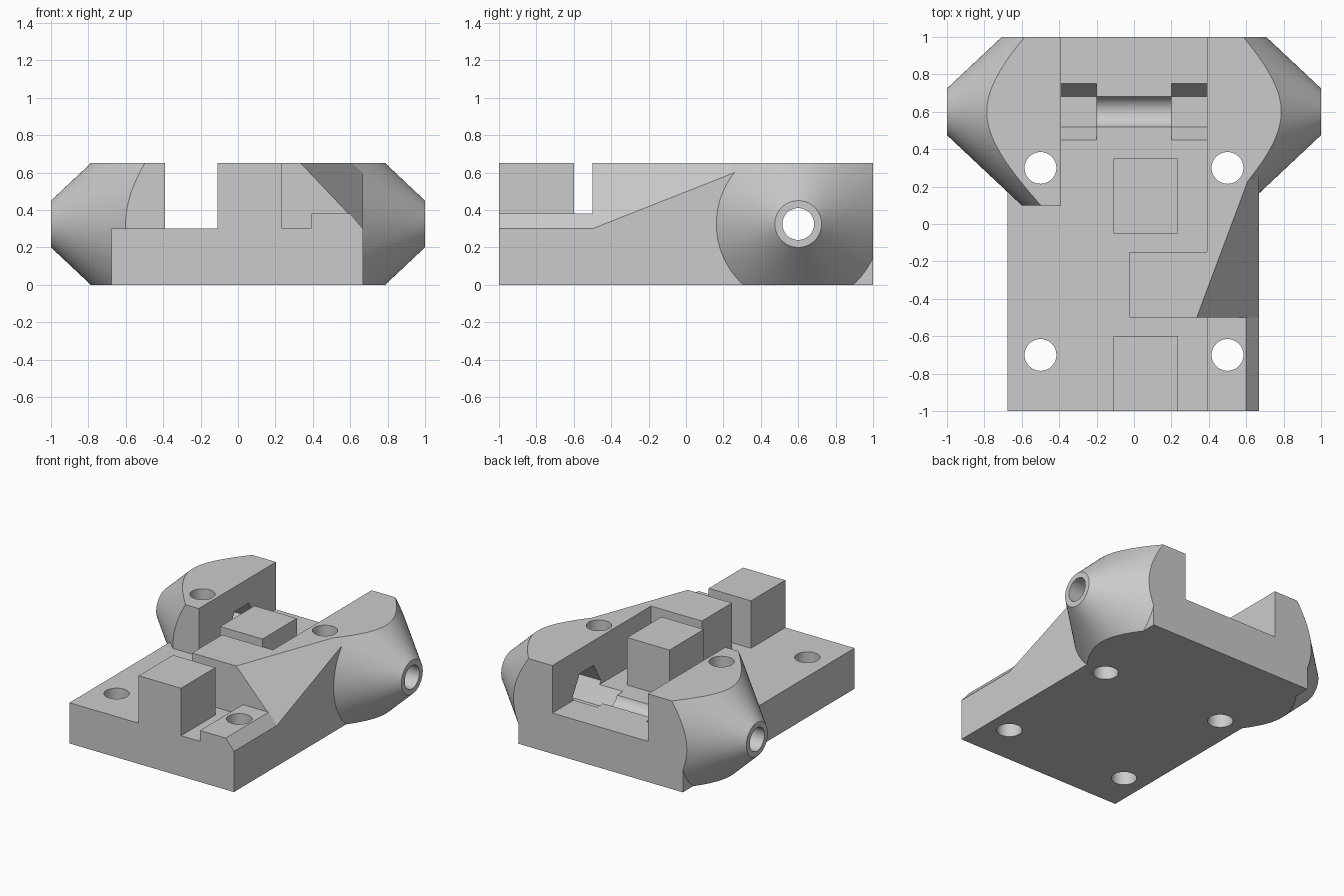
import bpy, bmesh, math
from mathutils import Matrix, Vector

cube = bpy.data.objects.get("Cube")
if cube:
    bpy.data.objects.remove(cube, do_unlink=True)

grey = bpy.data.materials.new("light_grey")
grey.use_nodes = True
grey.diffuse_color = (0.6, 0.6, 0.6, 1)
grey.node_tree.nodes["Principled BSDF"].inputs["Base Color"].default_value = (0.6, 0.6, 0.6, 1)

TOP, FLOOR = 0.65, 0.3
SHAFT_Y, SHAFT_Z = 0.6, 0.325
INNER, SIDE = 0.39, 0.667


def finish(bm, name):
    bmesh.ops.recalc_face_normals(bm, faces=bm.faces)
    mesh = bpy.data.meshes.new(name)
    bm.to_mesh(mesh)
    bm.free()
    mesh.materials.append(grey)
    obj = bpy.data.objects.new(name, mesh)
    bpy.context.collection.objects.link(obj)
    return obj


def trim(bm, point, normal):
    """Cut away everything on the normal's side and cap the cut."""
    geom = bm.verts[:] + bm.edges[:] + bm.faces[:]
    cut = bmesh.ops.bisect_plane(bm, geom=geom, dist=1e-5, plane_co=point,
                                 plane_no=normal, clear_outer=True)["geom_cut"]
    edges = [e for e in cut if isinstance(e, bmesh.types.BMEdge) and e.is_boundary]
    if edges:
        bmesh.ops.edgeloop_fill(bm, edges=edges)


def block(name, low, high, cut=None):
    bm = bmesh.new()
    low, high = Vector(low), Vector(high)
    size = high - low
    bmesh.ops.create_cube(bm, size=1, matrix=Matrix.Translation((low + high) / 2)
                          @ Matrix.Diagonal((*size, 1)))
    if cut:
        trim(bm, *cut)
    return finish(bm, name)


def rod(bm, start, end, r1, r2, sides, turn=0):
    """Cone or prism between two points."""
    start, end = Vector(start), Vector(end)
    axis = end - start
    place = (Matrix.Translation((start + end) / 2) @ axis.to_track_quat('Z', 'Y').to_matrix().to_4x4()
             @ Matrix.Rotation(turn, 4, 'Z'))
    bmesh.ops.create_cone(bm, cap_ends=True, segments=sides, radius1=r1, radius2=r2,
                          depth=axis.length, matrix=place)


def cutter(name, start, end, radius, sides, turn=0):
    bm = bmesh.new()
    rod(bm, start, end, radius, radius, sides, turn)
    obj = finish(bm, name)
    obj.hide_render = True
    return obj


def wing(name, side):
    """Conical boss trimmed to the height and length of the body."""
    bm = bmesh.new()
    rod(bm, (side * INNER, SHAFT_Y, SHAFT_Z), (side, SHAFT_Y, SHAFT_Z), 0.698, 0.125, 128)
    trim(bm, (0, 0.1, 0), (0, -1, 0))
    trim(bm, (0, 1, 0), (0, 1, 0))
    trim(bm, (0, 0, 0), (0, 0, -1))
    trim(bm, (0, 0, TOP), (0, 0, 1))
    return finish(bm, name)


# Sloping cut shared by the right wall and the middle stop
a, b, c = Vector((0.335, -0.5, TOP)), Vector((SIDE, -0.5, FLOOR)), Vector((SIDE, 0.26, 0.6))
slope = (b, (b - a).cross(c - a).normalized())
if slope[1].z < 0:
    slope = (b, -slope[1])

# Solid parts
base = block("base_plate", (-0.675, -1, 0), (SIDE, 1, FLOOR))
ledge = block("front_ledge", (INNER, -1, 0.1), (SIDE, -0.5, 0.38),
              ((0.6, 0, 0.38), (0.08, 0, 0.067)))
wall = block("right_wall", (INNER, -0.5, 0.1), (SIDE, 0.4, TOP), slope)
stop = block("middle_stop", (-0.025, -0.5, 0.1), (INNER, -0.15, TOP), slope)
front_post = block("front_post", (-0.11, -1, 0.1), (0.235, -0.6, TOP))
rear_post = block("rear_post", (-0.11, -0.05, 0.1), (0.235, 0.35, TOP))
wings = [wing("left_wing", 1), wing("right_wing", -1)]

# Bolt holes, shaft bore and hexagonal nut pockets
bolts = [cutter("bolt_cutter", (x, y, -0.2), (x, y, 0.9), 0.085, 48)
         for x in (-0.5, 0.5) for y in (-0.7, 0.3)]
bore = cutter("bore_cutter", (-1.2, SHAFT_Y, SHAFT_Z), (1.2, SHAFT_Y, SHAFT_Z), 0.085, 48)
pockets = []
for s in (-1, 1):
    p = cutter("pocket_cutter", (s * 0.2, SHAFT_Y, SHAFT_Z), (s * 0.6, SHAFT_Y, SHAFT_Z), 0.165, 6)
    # Lay the hexagon with a flat side down
    if max(abs(v.co.z - SHAFT_Z) for v in p.data.vertices) > 0.16:
        p.data.transform(Matrix.Translation((0, SHAFT_Y, SHAFT_Z)) @ Matrix.Rotation(math.pi / 6, 4, 'X')
                         @ Matrix.Translation((0, -SHAFT_Y, -SHAFT_Z)))
    pockets.append(p)


def carve(obj, tools):
    bpy.context.view_layer.objects.active = obj
    for tool in tools:
        mod = obj.modifiers.new("cut", 'BOOLEAN')
        mod.operation = 'DIFFERENCE'
        mod.solver = 'EXACT'
        mod.object = tool
        bpy.ops.object.modifier_apply(modifier=mod.name)


carve(base, bolts + [bore] + pockets)
carve(ledge, bolts)
carve(wall, bolts)
for w in wings:
    carve(w, bolts + [bore] + pockets)

for tool in bolts + [bore] + pockets:
    bpy.data.objects.remove(tool, do_unlink=True)

# Smooth the round surfaces, keep the hard edges
bpy.ops.object.select_all(action='DESELECT')
for obj in [base, ledge, wall, stop, front_post, rear_post] + wings:
    obj.select_set(True)
bpy.context.view_layer.objects.active = base
bpy.ops.object.shade_smooth_by_angle(angle=math.radians(30))
